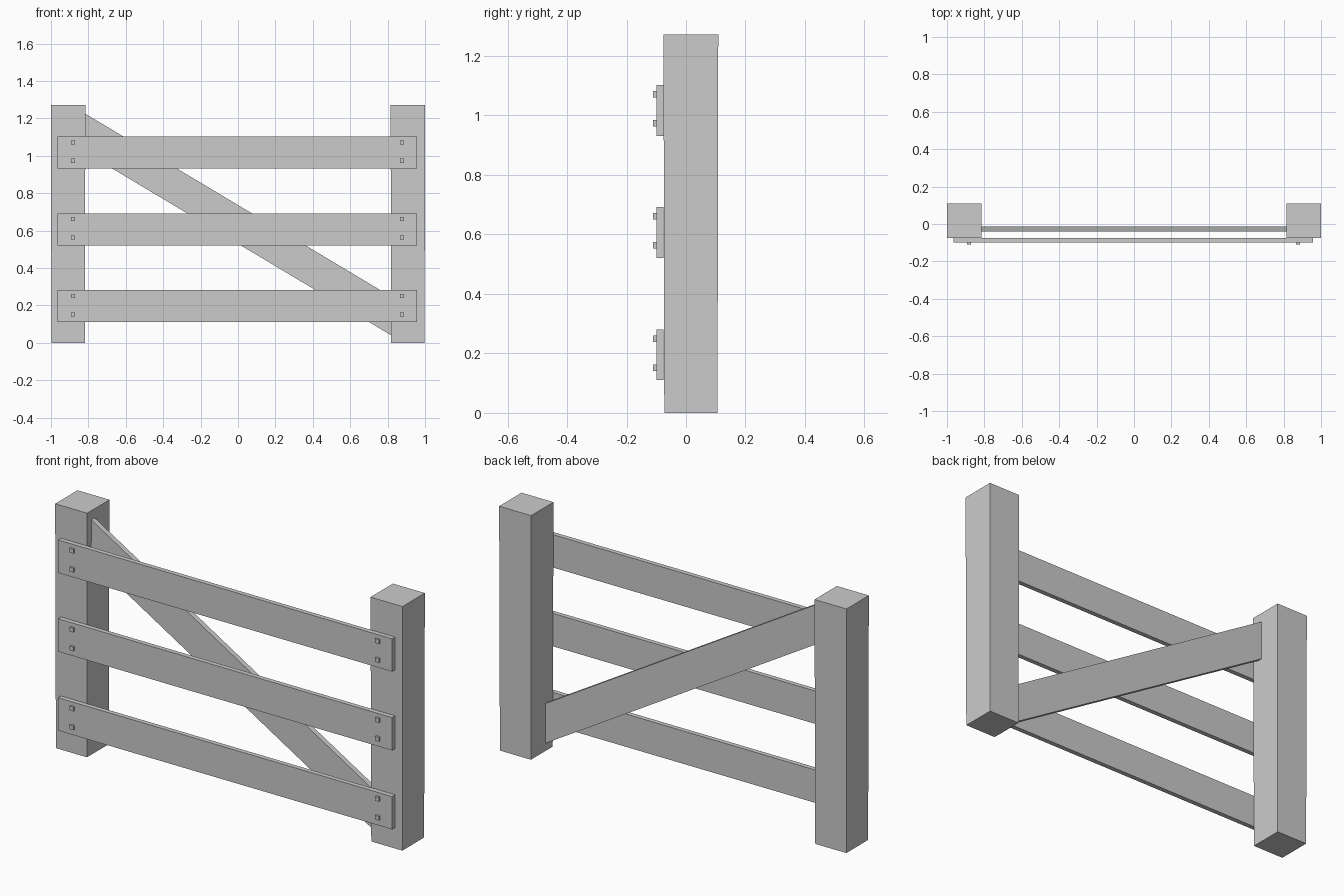
import bpy

if "Cube" in bpy.data.objects:
    bpy.data.objects.remove(bpy.data.objects["Cube"])

wood = bpy.data.materials.new("plain_grey")
wood.diffuse_color = (0.6, 0.6, 0.6, 1.0)
wood.use_nodes = True
wood.node_tree.nodes["Principled BSDF"].inputs["Base Color"].default_value = wood.diffuse_color


def prism(name, front, back):
    """Solid between two matching four-point outlines (front at -y, anticlockwise)."""
    faces = [(0, 1, 2, 3), (7, 6, 5, 4)]
    faces += [(i, i + 4, (i + 1) % 4 + 4, (i + 1) % 4) for i in range(4)]
    mesh = bpy.data.meshes.new(name)
    mesh.from_pydata(front + back, [], faces)
    mesh.materials.append(wood)
    obj = bpy.data.objects.new(name, mesh)
    bpy.context.collection.objects.link(obj)
    return obj


def slab(name, outline, y0, y1):
    return prism(name, [(x, y0, z) for x, z in outline], [(x, y1, z) for x, z in outline])


def box(name, x0, x1, y0, y1, z0, z1):
    return slab(name, [(x0, z0), (x1, z0), (x1, z1), (x0, z1)], y0, y1)


# Square posts, very slightly wider at the top
H = 1.272
for side, cx in (("left", -0.908), ("right", 0.908)):
    cy, b, t = 0.0165, 0.0895, 0.092
    prism(side + "_post",
          [(cx - b, cy - b, 0), (cx + b, cy - b, 0), (cx + t, cy - t, H), (cx - t, cy - t, H)],
          [(cx - b, cy + b, 0), (cx + b, cy + b, 0), (cx + t, cy + t, H), (cx - t, cy + t, H)])

# Three rails on the front, each with four square bolt heads
for name, z in (("bottom", 0.11), ("middle", 0.521), ("top", 0.931)):
    box(name + "_rail", -0.966, 0.957, -0.1, -0.0755, z, z + 0.171)
    for i, x in enumerate((-0.882, 0.877)):
        for j, dz in enumerate((0.042, 0.140)):
            box(f"{name}_bolt_{i}{j}", x - 0.011, x + 0.011, -0.1105, -0.1,
                z + dz - 0.011, z + dz + 0.011)

# Diagonal brace between the posts, ends cut upright
slab("diagonal_brace",
     [(-0.817, 1.018), (0.817, 0.041), (0.817, 0.248), (-0.817, 1.225)], -0.041, -0.013)
